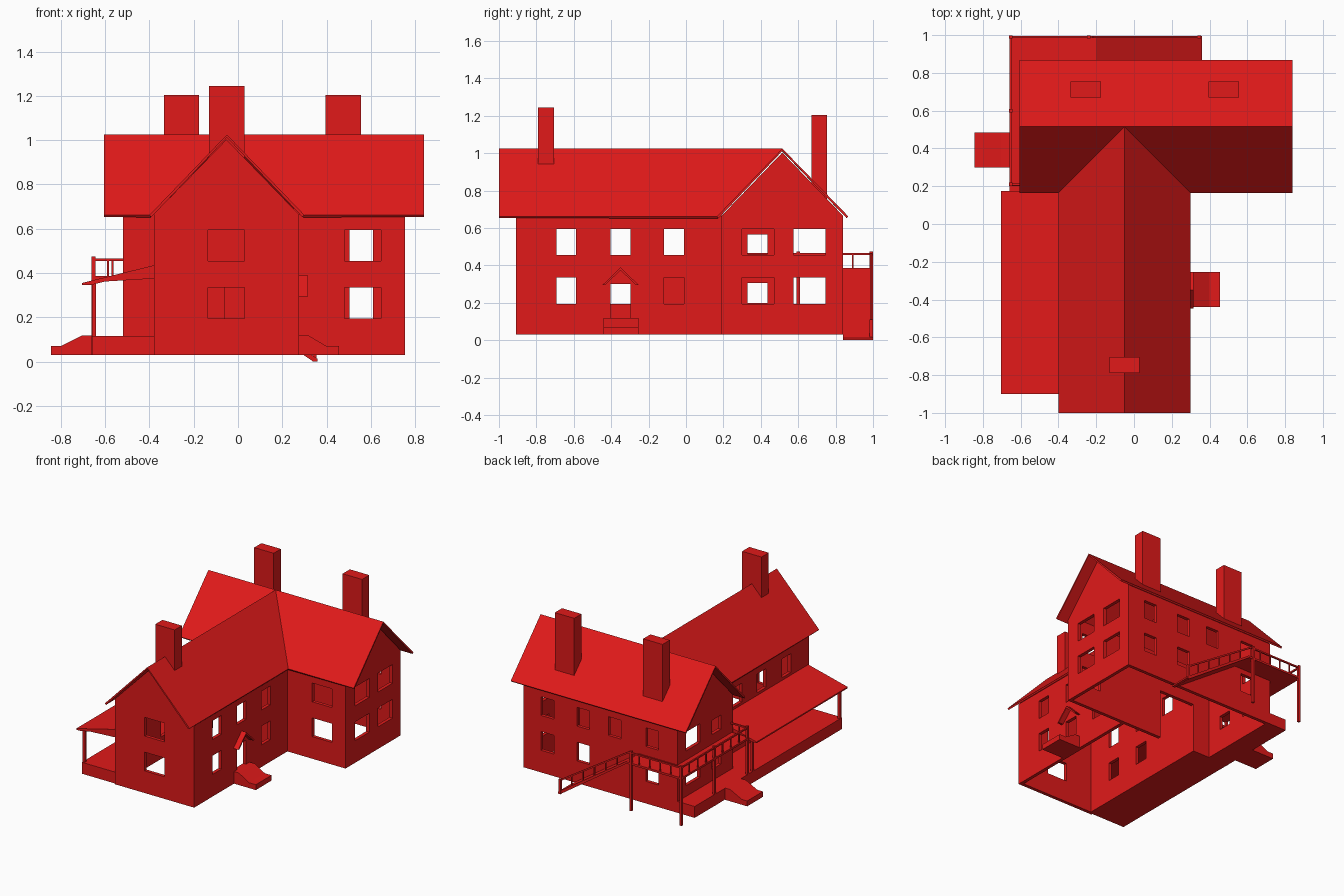
import bpy, bmesh, math
from mathutils import Vector

if "Cube" in bpy.data.objects:
    bpy.data.objects.remove(bpy.data.objects["Cube"])

red = bpy.data.materials.new("red")
red.diffuse_color = (0.75, 0.01, 0.01, 1)
red.use_nodes = True
red.node_tree.nodes["Principled BSDF"].inputs["Base Color"].default_value = red.diffuse_color


def finish(bm, name, mat=True):
    me = bpy.data.meshes.new(name)
    bmesh.ops.recalc_face_normals(bm, faces=bm.faces)
    bm.to_mesh(me)
    bm.free()
    ob = bpy.data.objects.new(name, me)
    bpy.context.collection.objects.link(ob)
    if mat:
        me.materials.append(red)
    return ob


def add_box(bm, x0, x1, y0, y1, z0, z1):
    vs = bmesh.ops.create_cube(bm, size=1)["verts"]
    for v in vs:
        v.co = Vector((x1 if v.co.x > 0 else x0, y1 if v.co.y > 0 else y0, z1 if v.co.z > 0 else z0))


def boxes(name, *dims, mat=True):
    bm = bmesh.new()
    for d in dims:
        add_box(bm, *d)
    return finish(bm, name, mat)


def prism(name, prof, a, b, axis):
    """Extrude a 2D profile (u, z) between a and b along axis 'x' or 'y'."""
    bm = bmesh.new()
    pt = (lambda u, z: (a, u, z)) if axis == "x" else (lambda u, z: (u, a, z))
    f = bm.faces.new([bm.verts.new(pt(*p)) for p in prof])
    ext = bmesh.ops.extrude_face_region(bm, geom=[f])["geom"]
    off = Vector((b - a, 0, 0)) if axis == "x" else Vector((0, b - a, 0))
    bmesh.ops.translate(bm, vec=off, verts=[v for v in ext if isinstance(v, bmesh.types.BMVert)])
    return finish(bm, name)


def cut(ob, cutter):
    cutter.hide_render = True
    cutter.hide_set(True)
    m = ob.modifiers.new("cut", "BOOLEAN")
    m.operation = "DIFFERENCE"
    m.solver = "EXACT"
    m.object = cutter


def bar(bm, p, q, w):
    p, q = Vector(p), Vector(q)
    d = q - p
    mtx = d.to_track_quat("Z", "Y").to_matrix().to_4x4()
    vs = bmesh.ops.create_cube(bm, size=1)["verts"]
    for v in vs:
        v.co = mtx @ Vector((v.co.x * w, v.co.y * w, v.co.z * d.length)) + (p + q) / 2


T = 0.025                                  # wall thickness
LO, HI = (0.195, 0.335), (0.455, 0.595)    # window storeys

# Rear wing walls, open at the bottom
rear = prism("rear_wing_walls", [(0.19, 0.03), (0.84, 0.03), (0.84, 0.665), (0.515, 1.003), (0.19, 0.665)],
             -0.52, 0.755, "x")
cut(rear, boxes("rear_room_cutter", (-0.52 + T, 0.755 - T, 0.19 + T, 0.84 - T, -0.1, 1.2), mat=False))
holes = []
for z in (LO, HI):
    holes.append((0.48, 0.645, 0.15, 0.25, *z))
    for y in ((0.30, 0.47), (0.575, 0.745)):
        holes.append((0.70, 0.80, *y, *z))
    holes.append((-0.56, -0.46, 0.575, 0.745, *z))
    holes.append((-0.56, -0.46, 0.33, 0.435, z[0] + 0.005, z[1] - 0.03))
    for x in (0.557, 0.26, -0.31) + ((0.0,) if z is HI else ()):
        holes.append((x - 0.053, x + 0.053, 0.78, 0.88, *z))
holes.append((-0.355, -0.06, 0.15, 0.25, 0.0, 0.40))   # inner doorway
cut(rear, boxes("rear_window_cutter", *holes, mat=False))

# Front wing walls, butting against the rear wing
front = prism("front_wing_walls", [(-0.38, 0.03), (0.275, 0.03), (0.275, 0.665), (-0.0525, 1.003), (-0.38, 0.665)],
              -0.91, 0.19, "y")
cut(front, boxes("front_room_cutter", (-0.38 + T, 0.275 - T, -0.91 + T, 0.3, -0.1, 1.2), mat=False))
holes = []
for z in (LO, HI):
    holes.append((-0.135, 0.03, -0.95, -0.85, *z))
    for y in (-0.64, -0.35, -0.065):
        if not (z is LO and y == -0.35):
            holes.append((0.22, 0.32, y - 0.053, y + 0.053, *z))
        if not (z is LO and y == -0.065):
            holes.append((-0.42, -0.32, y - 0.053, y + 0.053, *z))
holes.append((0.22, 0.32, -0.403, -0.297, 0.12, 0.30))  # side door
cut(front, boxes("front_window_cutter", *holes, mat=False))

# Roof: two gables meeting in valleys
E, R = 0.662, 1.025
bm = bmesh.new()
V = lambda *c: bm.verts.new(c)
apex, fr = V(-0.05, 0.515, R), V(-0.05, -1.0, R)
ridge, valley = [], []
for eave, end in ((-0.40, -0.605), (0.30, 0.84)):
    v, r = V(eave, 0.165, E), V(end, 0.515, R)
    bm.faces.new([V(eave, -1.0, E), fr, apex, v])
    bm.faces.new([V(end, 0.165, E), v, apex, r])
    ridge.append(r)
bm.faces.new([ridge[0], apex, ridge[1], V(0.84, 0.868, E), V(-0.605, 0.868, E)])
roof = finish(bm, "roof")
if roof.data.polygons[0].normal.z < 0:
    roof.data.flip_normals()
s = roof.modifiers.new("thickness", "SOLIDIFY")
s.thickness, s.offset = 0.013, -1

# Chimneys
boxes("front_chimney", (-0.13, 0.03, -0.79, -0.705, 0.90, 1.245))
for n, x in (("left", -0.335), ("right", 0.395)):
    boxes(n + "_chimney", (x, x + 0.16, 0.67, 0.755, 0.75, 1.205))

# Left porch: base, roof, post and steps
boxes("porch_base", (-0.66, -0.38, -0.90, 0.19, 0.03, 0.115), (-0.66, -0.52, 0.19, 0.84, 0.03, 0.115))
prism("porch_roof", [(-0.705, 0.345), (-0.66, 0.347), (-0.60, 0.362), (-0.38, 0.375), (-0.38, 0.435), (-0.705, 0.355)],
      -0.90, 0.175, "y")
boxes("porch_posts", *[(-0.66, -0.642, y, y + 0.018, 0.115, 0.355) for y in (-0.89, 0.14)])
prism("porch_steps", [(-0.845, 0.03), (-0.66, 0.03), (-0.66, 0.118), (-0.705, 0.118), (-0.80, 0.07), (-0.845, 0.07)],
      0.30, 0.485, "y")

# Side door steps and canopy
prism("side_steps", [(0.275, 0.03), (0.455, 0.03), (0.455, 0.07), (0.40, 0.07), (0.315, 0.12), (0.275, 0.12)],
      -0.44, -0.255, "y")
prism("door_canopy", [(-0.447, 0.295), (-0.35, 0.39), (-0.253, 0.295), (-0.267, 0.295), (-0.35, 0.374), (-0.433, 0.295)],
      0.27, 0.315, "x")

# Raised deck and ramp
boxes("deck", (-0.66, -0.20, 0.84, 0.995, 0.372, 0.387), (-0.66, -0.52, 0.20, 0.84, 0.372, 0.387))
prism("ramp", [(-0.20, 0.387), (0.36, 0.012), (0.36, 0.0), (0.34, 0.0), (-0.20, 0.369)], 0.84, 0.995, "y")

# Deck posts, handrails and balusters
bm = bmesh.new()
X, Y = -0.653, 0.99
for x, y, z0, z1 in ((X, Y, 0.03, 0.475), (X, 0.60, 0.03, 0.475), (X, 0.21, 0.03, 0.475),
                     (-0.24, Y, 0.03, 0.475), (0.345, Y, 0.0, 0.11)):
    bar(bm, (x, y, z0), (x, y, z1), 0.018)
runs = [((-0.52, 0.21), (X, 0.21), 0.46, 0.46, 0.38, 0.38, 2), ((X, 0.21), (X, Y), 0.46, 0.46, 0.38, 0.38, 8),
        ((X, Y), (-0.22, Y), 0.46, 0.46, 0.38, 0.38, 5), ((-0.22, Y), (0.345, Y), 0.46, 0.10, 0.39, 0.02, 6)]
for p, q, zp, zq, bp, bq, n in runs:
    bar(bm, (*p, zp), (*q, zq), 0.011)
    for i in range(1, n):
        t = i / n
        x, y = p[0] + (q[0] - p[0]) * t, p[1] + (q[1] - p[1]) * t
        bar(bm, (x, y, bp + (bq - bp) * t), (x, y, zp + (zq - zp) * t), 0.008)
finish(bm, "deck_railing")
